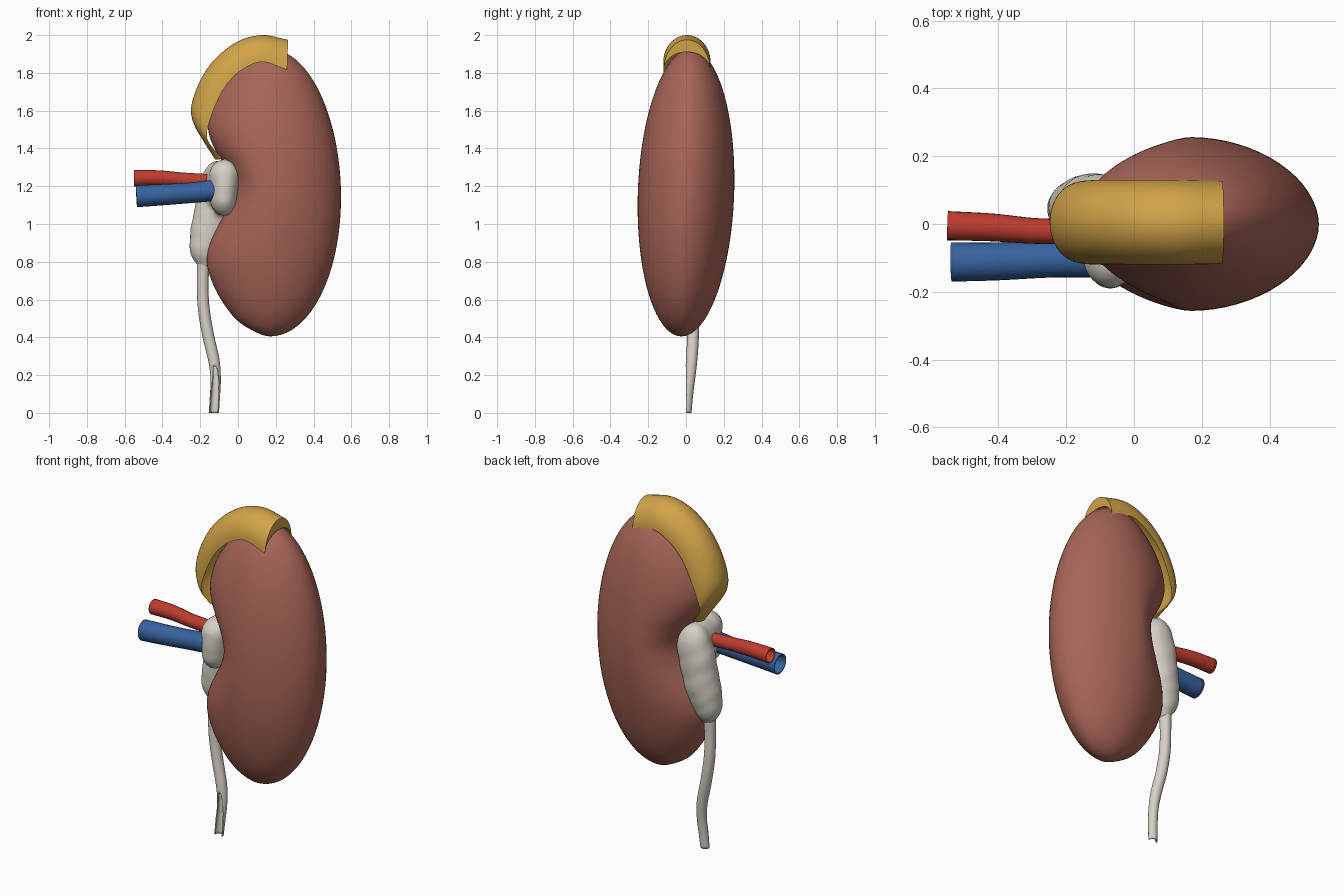
import bpy, bmesh, math
from mathutils import Vector

if "Cube" in bpy.data.objects:
    bpy.data.objects.remove(bpy.data.objects["Cube"])


def material(name, rgb):
    m = bpy.data.materials.new(name)
    m.diffuse_color = (*rgb, 1)
    m.use_nodes = True
    m.node_tree.nodes["Principled BSDF"].inputs["Base Color"].default_value = m.diffuse_color
    return m


FLESH = material("flesh brown", (0.39, 0.13, 0.095))
OCHRE = material("ochre", (0.64, 0.37, 0.065))
IVORY = material("ivory", (0.68, 0.64, 0.57))
RED = material("artery red", (0.52, 0.045, 0.028))
BLUE = material("vein blue", (0.038, 0.125, 0.35))


def spline(keys, steps, before=None, after=None):
    """Catmull-Rom interpolation of equal-length tuples."""
    k = [Vector(p) for p in keys]
    k = [Vector(before) if before else 2 * k[0] - k[1]] + k
    k.append(Vector(after) if after else 2 * k[-1] - k[-2])
    out = []
    for i in range(1, len(k) - 2):
        a, b, c, d = k[i - 1:i + 3]
        for s in range(steps):
            t = s / steps
            out.append(0.5 * (2 * b + (c - a) * t + (2 * a - 5 * b + 4 * c - d) * t * t
                              + (3 * b - a - 3 * c + d) * t ** 3))
    return out + [k[-2]]


def finish(name, bm, mat):
    bmesh.ops.remove_doubles(bm, verts=bm.verts, dist=1e-5)
    bmesh.ops.recalc_face_normals(bm, faces=bm.faces)
    me = bpy.data.meshes.new(name)
    bm.to_mesh(me)
    bm.free()
    me.materials.append(mat)
    for p in me.polygons:
        p.use_smooth = True
    ob = bpy.data.objects.new(name, me)
    bpy.context.collection.objects.link(ob)
    return ob


def loft(rows, caps=False):
    bm = bmesh.new()
    grid = [[bm.verts.new(p) for p in row] for row in rows]
    n = len(grid[0])
    for a, b in zip(grid, grid[1:]):
        for j in range(n):
            k = (j + 1) % n
            bm.faces.new((a[j], a[k], b[k], b[j]))
    if caps:
        bm.faces.new(grid[0])
        bm.faces.new(grid[-1])
    return bm


def sharpen(ob):
    bpy.context.view_layer.objects.active = ob
    ob.select_set(True)
    bpy.ops.object.shade_smooth_by_angle(angle=math.radians(45))
    ob.select_set(False)


def thicken(ob, t):
    m = ob.modifiers.new("wall", 'SOLIDIFY')
    m.thickness = t
    m.offset = -1
    sharpen(ob)


def tube(keys, side, n=24, steps=6):
    """Open tube through (x, y, z, radius) keys."""
    pts = spline(keys, steps)
    rows = []
    for i, p in enumerate(pts):
        d = (pts[min(i + 1, len(pts) - 1)] - pts[max(i - 1, 0)]).to_3d().normalized()
        u = d.cross(Vector(side)).normalized()
        v = d.cross(u)
        rows.append([p.to_3d() + p.w * (u * math.cos(a) + v * math.sin(a))
                     for a in (2 * math.pi * j / n for j in range(n))])
    return loft(rows)


# Kidney body: elliptical slices around a spine, with a notched left outline
MID, BOTTOM, TOP = 0.17, 0.405, 1.925
ZC, ZR = (BOTTOM + TOP) / 2, (TOP - BOTTOM) / 2
notch = [(.405, .17), (.44, .07), (.5, -.015), (.6, -.09), (.7, -.14), (.8, -.165), (.9, -.148), (1.0, -.1),
         (1.1, -.05), (1.2, -.03), (1.3, -.065), (1.4, -.125), (1.5, -.158), (1.6, -.145), (1.7, -.1),
         (1.8, -.025), (1.89, .075), (1.925, .17)]
rows = []
for z, left in spline(notch, 5, (.44, .27), (1.89, .265)):
    z = min(max(z, BOTTOM), TOP)
    e = math.sqrt(max(0, 1 - ((z - ZC) / ZR) ** 2))
    er = e * (1 - 0.03 * (z - ZC) / ZR)
    tilt = 0.024 * (z - ZC) / ZR
    ring = []
    for j in range(64):
        c, s = math.cos(j * math.pi / 32), math.sin(j * math.pi / 32)
        reach = 0.375 * er if c > 0 else MID - left
        ring.append((MID + reach * math.copysign(abs(c) ** 1.05, c),
                     tilt + 0.255 * e * math.copysign(abs(s) ** 1.05, s), z))
    rows.append(ring)
finish("kidney_body", loft(rows), FLESH)

# Gland cap: thick arch (crest x, crest z, rim x, rim z, half width) swept over the upper pole
cap = [(.265, 1.975, .26, 1.815, .123), (.13, 2.0, .13, 1.858, .125), (0, 1.967, .03, 1.822, .125),
       (-.12, 1.875, -.05, 1.75, .125), (-.2, 1.76, -.105, 1.66, .125), (-.246, 1.63, -.145, 1.56, .122),
       (-.238, 1.54, -.165, 1.48, .112), (-.19, 1.45, -.15, 1.425, .09), (-.12, 1.34, -.08, 1.345, .05)]
rows = []
for px, pz, qx, qz, w in spline(cap, 6):
    ring = []
    for depth, span in ((1, range(25)), (0.6, range(23, 0, -1))):
        for j in span:
            a = math.pi * (j / 24 - 0.5)
            c = depth * math.cos(a)
            ring.append((qx + (px - qx) * c, 0.005 + w * math.sin(a), qz + (pz - qz) * c))
    rows.append(ring)
sharpen(finish("gland_cap", loft(rows, caps=True), OCHRE))

# Collecting pelvis: blended ellipsoids (centre, radii)
bm = bmesh.new()
for x, y, z, rx, ry, rz in [(-.07, -.09, 1.255, .085, .1, .09), (-.07, -.09, 1.2, .075, .105, .12),
                            (-.075, -.09, 1.14, .075, .1, .1), (-.08, 0, 1.2, .10, .14, .14),
                            (-.1, .065, 1.2, .1, .085, .14), (-.12, .06, 1.12, .105, .092, .16),
                            (-.14, .055, 1.02, .1, .092, .16), (-.16, .05, .95, .095, .085, .14),
                            (-.175, .045, .885, .085, .075, .115), (-.175, .04, .8, .042, .042, .06)]:
    for v in bmesh.ops.create_icosphere(bm, subdivisions=4, radius=1)["verts"]:
        v.co = (x + rx * v.co.x, y + ry * v.co.y, z + rz * v.co.z)
pelvis = finish("collecting_pelvis", bm, IVORY)
rm = pelvis.modifiers.new("blend", 'REMESH')
rm.mode = 'VOXEL'
rm.voxel_size = 0.014
rm.use_smooth_shade = True
sm = pelvis.modifiers.new("soften", 'SMOOTH')
sm.factor = 0.5
sm.iterations = 14

# Ureter: drooping tube, cut open on the front at its lower end
bm = tube([(-.18, .04, .84, .038), (-.187, .04, .7, .031), (-.182, .04, .56, .031), (-.16, .038, .42, .031),
           (-.128, .03, .28, .03), (-.118, .021, .18, .027), (-.122, .01, .09, .027), (-.128, .002, 0, .027)],
          (0, 1, 0))
bmesh.ops.bisect_plane(bm, geom=bm.verts[:] + bm.edges[:] + bm.faces[:], plane_co=(0, 0, 0), plane_no=(0, 1, 0))
cut = [f for f in bm.faces if f.calc_center_median().y < 0 and f.calc_center_median().z < 0.25]
bmesh.ops.delete(bm, geom=cut, context='FACES')
for v in bm.verts:
    if v.co.z < 0.012:
        v.co.z = 0
ureter = finish("ureter", bm, IVORY)
if min(ureter.data.polygons, key=lambda p: p.center.x).normal.x > 0:
    ureter.data.flip_normals()
thicken(ureter, 0.006)

# Blood vessels: hollow tubes open at the outer end
for name, mat, keys in [
    ("artery", RED, [(-.55, -.005, 1.242, .043), (-.42, -.01, 1.243, .041), (-.3, -.02, 1.235, .038),
                     (-.2, -.022, 1.23, .037), (-.08, -.022, 1.225, .035)]),
    ("vein", BLUE, [(-.538, -.112, 1.147, .058), (-.4, -.11, 1.155, .056), (-.25, -.104, 1.165, .054),
                    (-.15, -.102, 1.175, .056), (-.07, -.1, 1.18, .055)])]:
    ob = finish(name, tube(keys, (0, 0, 1)), mat)
    if max(ob.data.polygons, key=lambda p: p.center.z).normal.z < 0:
        ob.data.flip_normals()
    thicken(ob, 0.006)
